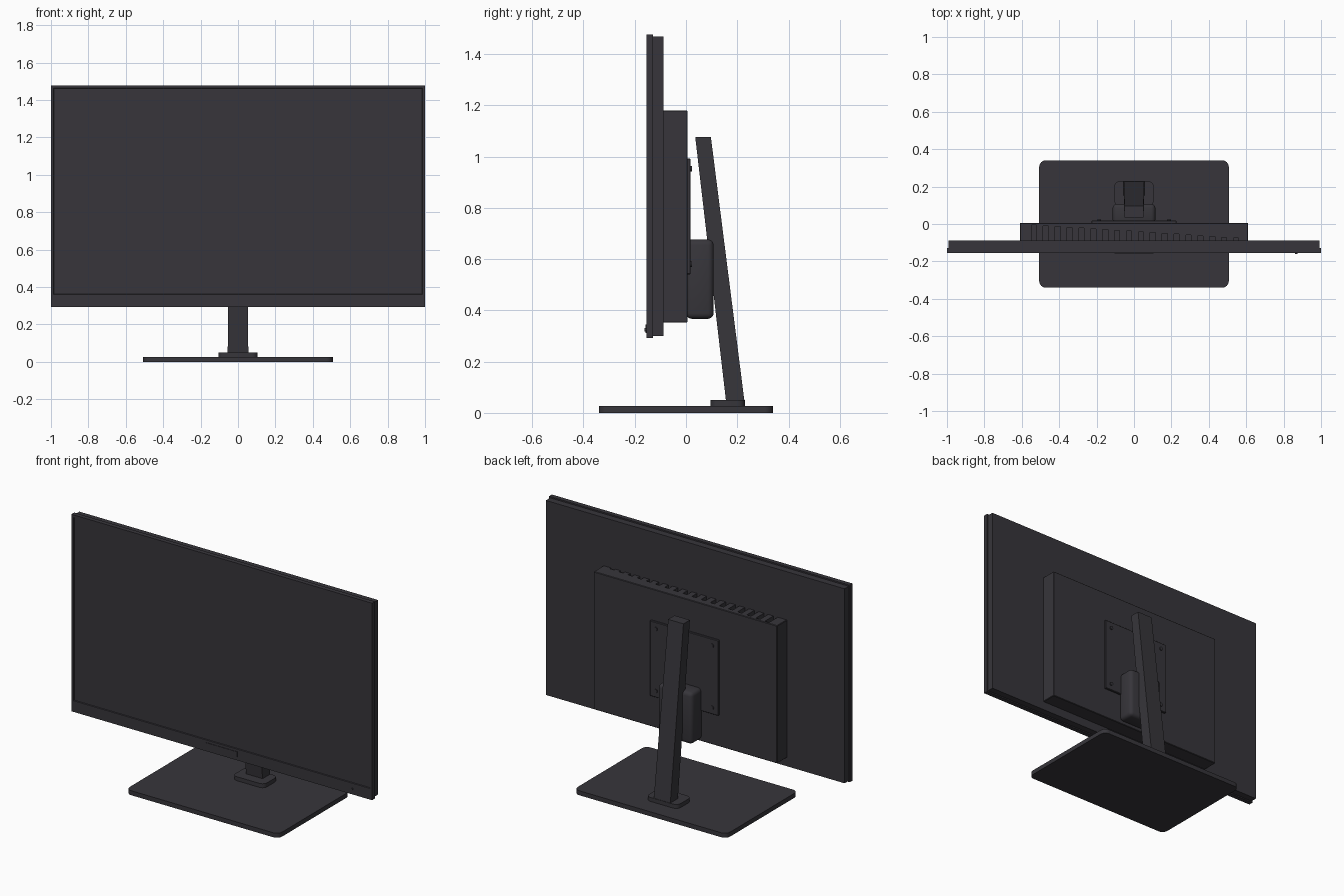
import bpy, bmesh, math
from mathutils import Vector

if "Cube" in bpy.data.objects:
    bpy.data.objects.remove(bpy.data.objects["Cube"])


def material(name, rgb):
    m = bpy.data.materials.new(name)
    m.diffuse_color = (*rgb, 1)
    m.use_nodes = True
    m.node_tree.nodes["Principled BSDF"].inputs["Base Color"].default_value = m.diffuse_color
    return m


PLASTIC = material("charcoal plastic", (0.038, 0.036, 0.043))


def finish(name, bm, smooth=False):
    bmesh.ops.recalc_face_normals(bm, faces=bm.faces)
    me = bpy.data.meshes.new(name)
    bm.to_mesh(me)
    bm.free()
    me.materials.append(PLASTIC)
    ob = bpy.data.objects.new(name, me)
    bpy.context.collection.objects.link(ob)
    if smooth:
        bpy.context.view_layer.objects.active = ob
        ob.select_set(True)
        bpy.ops.object.shade_smooth_by_angle(angle=math.radians(35))
        ob.select_set(False)
    return ob


def add_box(bm, x, y, z):
    """Box from (min, max) pairs."""
    r = bmesh.ops.create_cube(bm, size=1)
    for v in r["verts"]:
        v.co = Vector([a + (b - a) * (c + 0.5) for (a, b), c in zip((x, y, z), v.co)])


def box(name, x, y, z, bevel=0.0, segs=2, vertical=False):
    bm = bmesh.new()
    add_box(bm, x, y, z)
    if bevel:
        edges = [e for e in bm.edges if not vertical
                 or abs(e.verts[0].co.z - e.verts[1].co.z) > 1e-4]
        bmesh.ops.bevel(bm, geom=edges, offset=bevel, segments=segs,
                        profile=0.5, affect="EDGES")
    return finish(name, bm, bevel > 0)


def disc(name, x, y, z, radius, depth, sides=16):
    bm = bmesh.new()
    bmesh.ops.create_cone(bm, cap_ends=True, segments=sides,
                          radius1=radius, radius2=radius, depth=depth)
    ob = finish(name, bm, True)
    ob.rotation_euler.x = math.pi / 2
    ob.location = (x, y, z)
    return ob


# Front bezel with the screen face sunk into it
bm = bmesh.new()
add_box(bm, (-1, 1), (-0.155, -0.128), (0.293, 1.477))
front = min(bm.faces, key=lambda f: f.calc_center_median().y)
bmesh.ops.inset_region(bm, faces=[front], thickness=0.02)
for v in front.verts:
    if v.co.z < 0.8:
        v.co.z = 0.36
bmesh.ops.inset_region(bm, faces=[front], thickness=0.003, depth=-0.005)
finish("bezel_and_screen", bm)

# Panel shell behind the bezel
box("panel_shell", (-0.993, 0.993), (-0.13, -0.088), (0.30, 1.469))

# Control strip, button row and power light on the chin
box("control_strip", (-0.104, 0.104), (-0.158, -0.15), (0.312, 0.345))
disc("power_button", 0.868, -0.157, 0.325, 0.007, 0.008)

# Electronics housing, with vent slots that shorten towards +x
housing = box("rear_housing", (-0.61, 0.61), (-0.09, 0.006), (0.352, 1.18), 0.003, 1)
bm = bmesh.new()
for i in range(18):
    t = i / 17
    x = -0.535 + 1.08 * t
    add_box(bm, (x - 0.014, x + 0.014), (-0.0875, -0.006 - 0.069 * t), (1.155, 1.2))
cutter = finish("vent_cutter", bm)
cutter.hide_render = True
cutter.hide_viewport = True
mod = housing.modifiers.new("vents", "BOOLEAN")
mod.object = cutter
mod.solver = "EXACT"

# Mounting plate and its four screws
box("mount_plate", (-0.228, 0.228), (0.0, 0.018), (0.54, 0.993), 0.003, 1)
for x in (-0.187, 0.187):
    for z in (0.58, 0.953):
        disc("mount_screw", x, 0.019, z, 0.011, 0.01)

# Hinge block between the panel and the arm
box("hinge_block", (-0.114, 0.114), (0.0, 0.108), (0.367, 0.677), 0.022, 3)

# Leaning arm: an extruded side profile, a touch narrower at the top
bm = bmesh.new()
profile = [(0.158, 0.03), (0.23, 0.03), (0.097, 1.077), (0.036, 1.077)]
rings = [[bm.verts.new((s * (0.055 if z < 0.5 else 0.051), y, z)) for y, z in profile]
         for s in (-1, 1)]
bm.faces.new(rings[0])
bm.faces.new(rings[1][::-1])
for i in range(4):
    j = (i + 1) % 4
    bm.faces.new((rings[0][j], rings[0][i], rings[1][i], rings[1][j]))
finish("stand_arm", bm)

# Collar and base plate with rounded corners
box("arm_collar", (-0.105, 0.105), (0.096, 0.23), (0.02, 0.051), 0.03, 5, True)
box("base_plate", (-0.507, 0.507), (-0.34, 0.34), (0, 0.027), 0.035, 6, True)
